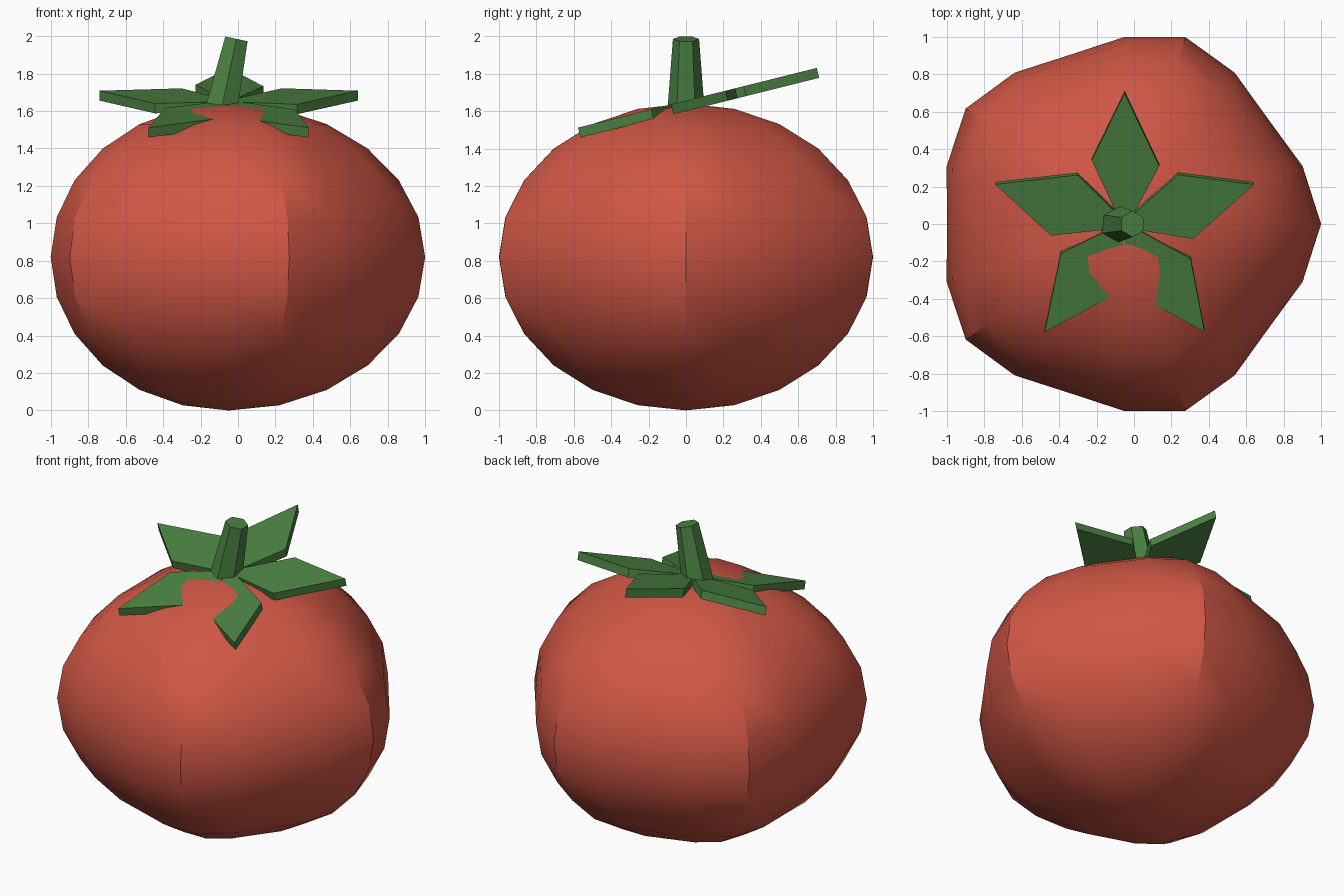
import bpy
import bmesh
from math import atan2, cos, pi, radians
from mathutils import Matrix, Vector

cube = bpy.data.objects.get("Cube")
if cube:
    bpy.data.objects.remove(cube, do_unlink=True)

CENTRE_X = -0.05
HALF_HEIGHT = 0.82


def make_material(name, rgb):
    mat = bpy.data.materials.new(name)
    mat.use_nodes = True
    mat.diffuse_color = (*rgb, 1)
    mat.node_tree.nodes["Principled BSDF"].inputs["Base Color"].default_value = (*rgb, 1)
    return mat


def make_object(name, bm, mat):
    bmesh.ops.recalc_face_normals(bm, faces=bm.faces)
    mesh = bpy.data.meshes.new(name)
    bm.to_mesh(mesh)
    bm.free()
    mesh.materials.append(mat)
    obj = bpy.data.objects.new(name, mesh)
    bpy.context.collection.objects.link(obj)
    return obj


red = make_material("tomato_red", (0.63, 0.095, 0.06))
green = make_material("leaf_green", (0.07, 0.22, 0.055))

# Fruit: squashed sphere with five soft lobes
bm = bmesh.new()
bmesh.ops.create_uvsphere(bm, u_segments=20, v_segments=12, radius=1)
for v in bm.verts:
    lobe = 1 + 0.05 * cos(5 * atan2(v.co.y, v.co.x))
    v.co.x *= lobe
    v.co.y *= lobe
    v.co.z *= HALF_HEIGHT
fruit = make_object("fruit", bm, red)
fruit.location = (CENTRE_X, 0, HALF_HEIGHT)
bpy.ops.object.select_all(action='DESELECT')
fruit.select_set(True)
bpy.context.view_layer.objects.active = fruit
bpy.ops.object.shade_smooth_by_angle(angle=radians(30))

# Stem: tapered hexagonal post leaning sideways
bm = bmesh.new()
bmesh.ops.create_cone(bm, cap_ends=True, segments=6, radius1=0.1, radius2=0.07, depth=0.4)
# keep a corner facing front and back
corner = max(bm.verts, key=lambda v: abs(v.co.y)).co
if abs(corner.x) > 0.01:
    bmesh.ops.rotate(bm, verts=bm.verts, matrix=Matrix.Rotation(pi / 6, 3, 'Z'))
stem = make_object("stem", bm, green)
stem.location = (CENTRE_X, 0, 1.79)
stem.rotation_euler.y = 0.21

# Leaves: five thick kite plates in one tilted plane
THICK = 0.054
KITE = [(-0.03, 0), (0.325, -0.185), (0.727, 0), (0.357, 0.176)]
tilt = Matrix.Rotation(0.245, 4, 'X')
for i in range(5):
    bm = bmesh.new()
    face = bm.faces.new([bm.verts.new((x, y, -THICK / 2)) for x, y in KITE])
    top = bmesh.ops.extrude_face_region(bm, geom=[face])["geom"]
    bmesh.ops.translate(bm, vec=Vector((0, 0, THICK)),
                        verts=[g for g in top if isinstance(g, bmesh.types.BMVert)])
    leaf = make_object(f"leaf_{i + 1}", bm, green)
    spin = Matrix.Rotation(pi / 2 + i * 2 * pi / 5, 4, 'Z')
    leaf.matrix_world = Matrix.Translation((CENTRE_X, 0, 1.628)) @ tilt @ spin
